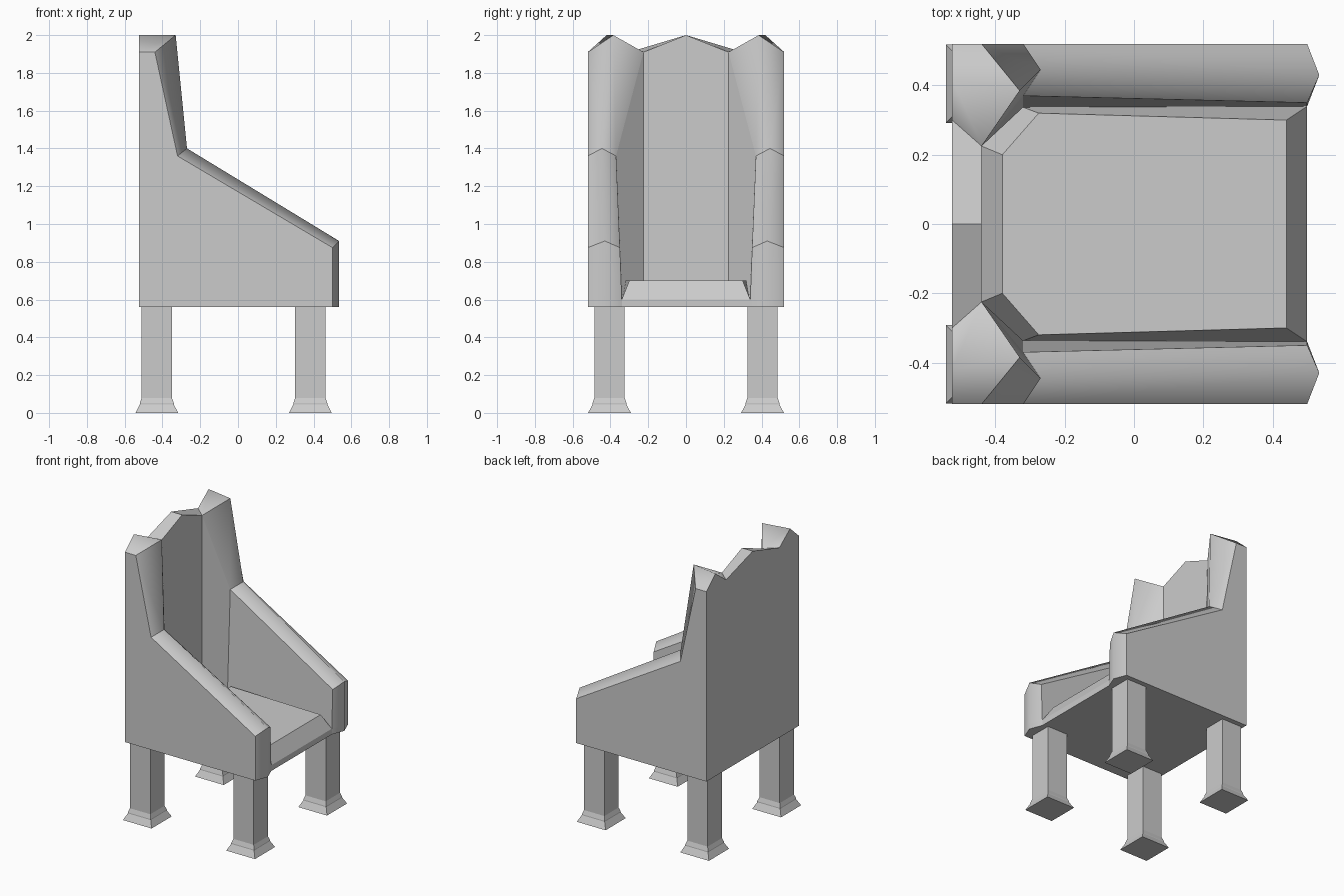
import bpy, bmesh

if "Cube" in bpy.data.objects:
    bpy.data.objects.remove(bpy.data.objects["Cube"])


def finish(bm, name, is_soft):
    """Turn a bmesh into an object; only edges passing is_soft are shaded smooth."""
    bmesh.ops.recalc_face_normals(bm, faces=bm.faces)
    for f in bm.faces:
        f.smooth = True
    for e in bm.edges:
        e.smooth = is_soft(e)
    me = bpy.data.meshes.new(name)
    bm.to_mesh(me)
    bm.free()
    ob = bpy.data.objects.new(name, me)
    bpy.context.collection.objects.link(ob)
    return ob


def mirrored(faces):
    """Build faces given for the +y half on both sides, sharing vertices."""
    bm = bmesh.new()
    cache = {}
    for s in (1, -1):
        for face in faces:
            vs = []
            for x, y, z in face:
                k = (x, y * s + 0.0, z)
                if k not in cache:
                    cache[k] = bm.verts.new(k)
                vs.append(cache[k])
            bm.faces.new(vs)
    return bm


# Padded rim: (outer, ridge, inner) points at each station, back top to arm bottom
rim = [
    ((-.525, .52, 1.91), (-.525, .42, 2.0), (-.525, .30, 1.91)),
    ((-.44, .52, 1.91), (-.33, .385, 2.0), (-.44, .225, 1.91)),
    ((-.32, .52, 1.36), (-.27, .445, 1.40), (-.32, .37, 1.36)),
    ((.50, .52, .875), (.535, .43, .91), (.50, .35, .875)),
    ((.50, .52, .60), (.535, .43, .60), (.50, .34, .60)),
    ((.50, .52, .56), (.535, .43, .56), (.50, .34, .56)),
]
outer, ridge, inner = zip(*rim)

# Seat outline at the walls and on the raised top
low = [(-.44, 0, .60), (-.44, .225, .60), (-.32, .337, .60), inner[4], (.50, 0, .60)]
top = [(-.38, 0, .70), (-.38, .20, .70), (-.275, .32, .70), (.44, .30, .70), (.44, 0, .70)]

# Body: rim, sides, back, underside and inner walls
peak_b, peak_f = (-.525, 0, 2.0), (-.44, 0, 2.0)
corner, mid = (-.525, .52, .56), (-.525, 0, .56)
faces = []
for a, b in zip(rim, rim[1:]):
    faces += [[a[0], a[1], b[1], b[0]], [a[1], a[2], b[2], b[1]]]
faces += [
    list(outer) + [corner],
    [mid, corner, outer[0], ridge[0], inner[0], peak_b],
    [mid, corner, outer[5], ridge[5], inner[5], (.50, 0, .56)],
    [peak_b, inner[0], inner[1], peak_f],
    [peak_f, inner[1], low[1], low[0]],
    [inner[1], inner[2], low[2], low[1]],
    [inner[2], inner[3], low[3], low[2]],
    [low[4], low[3], inner[5], (.50, 0, .56)],
]
ridge_set = set(ridge)
bm = mirrored(faces)
tips = {v for v in bm.verts if any(abs(v.co.x - p[0]) + abs(abs(v.co.y) - p[1])
                                   + abs(v.co.z - p[2]) < 1e-4 for p in ridge_set)}
finish(bm, "chair_body", lambda e: e.verts[0] in tips and e.verts[1] in tips)

# Seat cushion: bevelled sides and flat top
faces = [[low[i], low[i + 1], top[i + 1], top[i]] for i in range(4)] + [top]
finish(mirrored(faces), "seat_cushion", lambda e: False)

# Legs: square profile (half width, height) with a flared foot
profile = [(.113, 0), (.09, .045), (.09, .052), (.08, .08), (.08, .56)]


def leg(name, cx, cy):
    bm = bmesh.new()
    rings = [[bm.verts.new((cx + sx * w, cy + sy * w, z))
              for sx, sy in ((1, 1), (-1, 1), (-1, -1), (1, -1))] for w, z in profile]
    for a, b in zip(rings, rings[1:]):
        for i in range(4):
            j = (i + 1) % 4
            bm.faces.new((a[i], a[j], b[j], b[i]))
    bm.faces.new(rings[0])
    bm.faces.new(rings[-1])
    finish(bm, name, lambda e: False)


for end, cx in (("front", .383), ("back", -.43)):
    for side, cy in (("left", .405), ("right", -.405)):
        leg(f"{end}_leg_{side}", cx, cy)
